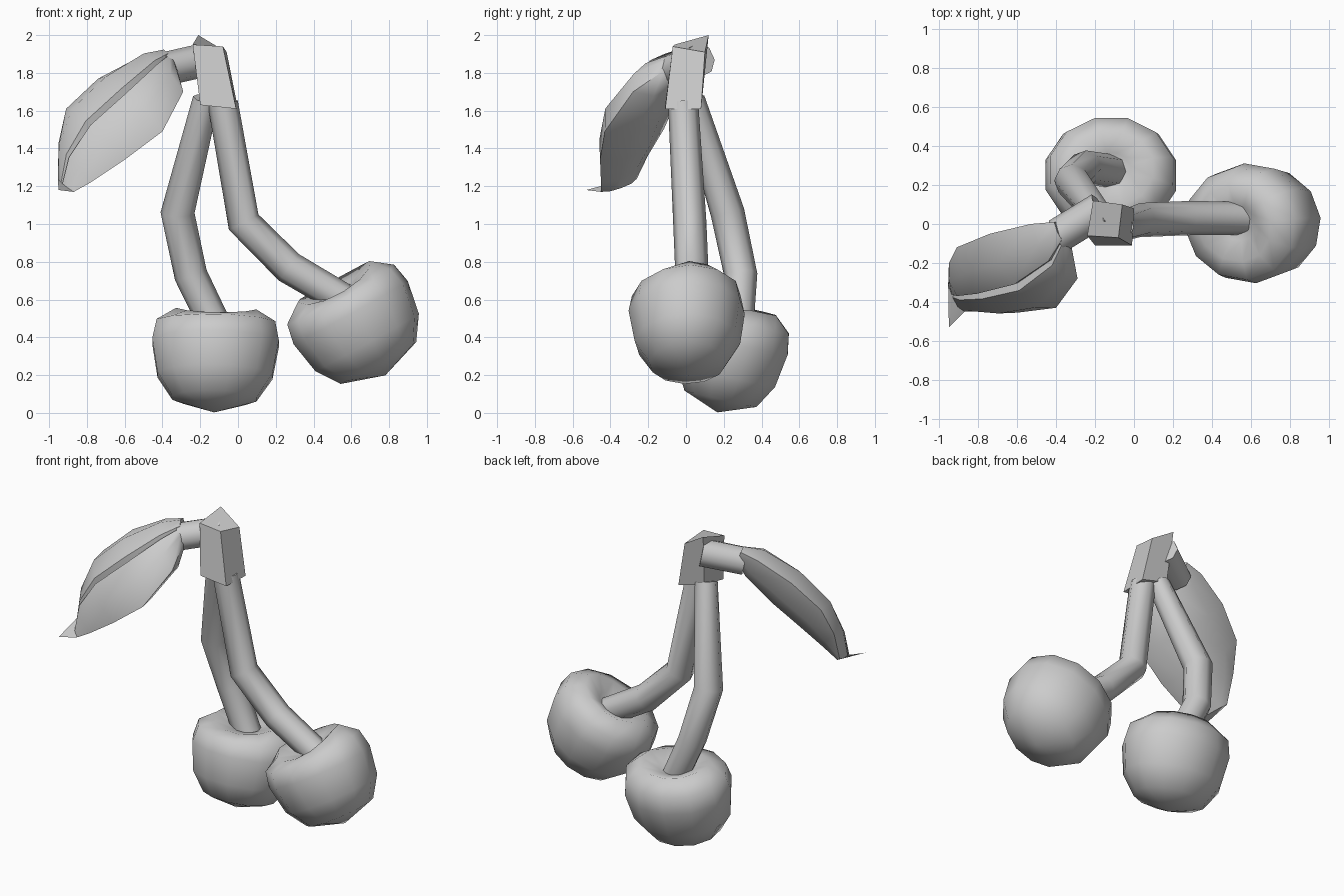
import bpy, bmesh, math
from mathutils import Vector

if "Cube" in bpy.data.objects:
    bpy.data.objects.remove(bpy.data.objects["Cube"])

grey = bpy.data.materials.new("plain grey")
grey.diffuse_color = (0.6, 0.6, 0.6, 1)
grey.use_nodes = True
grey.node_tree.nodes["Principled BSDF"].inputs["Base Color"].default_value = grey.diffuse_color


def finish(name, bm, smooth_angle=None):
    bmesh.ops.recalc_face_normals(bm, faces=bm.faces)
    me = bpy.data.meshes.new(name)
    bm.to_mesh(me)
    bm.free()
    me.materials.append(grey)
    ob = bpy.data.objects.new(name, me)
    bpy.context.collection.objects.link(ob)
    if smooth_angle:
        bpy.ops.object.select_all(action='DESELECT')
        ob.select_set(True)
        bpy.context.view_layer.objects.active = ob
        bpy.ops.object.shade_smooth_by_angle(angle=math.radians(smooth_angle))
    return ob


def loft(bm, rings, caps=True):
    rings = [[bm.verts.new(p) for p in r] for r in rings]
    n = len(rings[0])
    for a, b in zip(rings, rings[1:]):
        for i in range(n):
            j = (i + 1) % n
            bm.faces.new((a[i], a[j], b[j], b[i]))
    if caps:
        bm.faces.new(rings[0][::-1])
        bm.faces.new(rings[-1])
    return rings


def tube(name, path, radii, sides=8):
    """Round stalk with mitred bends."""
    pts = [Vector(p) for p in path]
    dirs = [(b - a).normalized() for a, b in zip(pts, pts[1:])]
    side = dirs[0].cross(Vector((0, 1, 0.1))).normalized()
    rings = []
    for i, p in enumerate(pts):
        d0, d1 = dirs[max(i - 1, 0)], dirs[min(i, len(dirs) - 1)]
        t = (d0 + d1).normalized()
        u = (side - t * side.dot(t)).normalized()
        v = t.cross(u)
        rings.append([p + radii[i] * (u * math.cos(k * math.tau / sides) + v * math.sin(k * math.tau / sides))
                      for k in range(sides)])
        side = u
    bm = bmesh.new()
    loft(bm, rings)
    finish(name, bm, 60)


def cherry(name, centre, axis, depth, turn, sides=12):
    """Squat fruit, rim dipping at the front, with a shallow hollow for the stalk."""
    profile = [(0.23, -0.235), (0.315, -0.11), (0.347, 0.07), (0.325, 0.18),
               (0.22, 0.26), (0.1, 0.21)]
    dips = [0, 0, 0, 0.02, 0.07, 0.03]
    c, up = Vector(centre), Vector(axis).normalized()
    u = (Vector((1, 0, 0)) - up * up.x).normalized()
    v = up.cross(u)
    rings = []
    for (r, h), dip in zip(profile, dips):
        ring = []
        for k in range(sides):
            a = turn + k * math.tau / sides
            ring.append(c + u * r * math.cos(a) + v * r * depth * math.sin(a)
                        + up * (h - dip * max(0, -math.sin(a))))
        rings.append(ring)
    bm = bmesh.new()
    vs = loft(bm, rings, caps=False)
    for ring, h in ((vs[0], -0.31), (vs[-1], 0.16)):
        tip = bm.verts.new(c + up * h)
        for i in range(sides):
            bm.faces.new((ring[i], ring[(i + 1) % sides], tip))
    finish(name, bm, 70)


# Fruits
cherry("back_cherry", (-0.12, 0.235, 0.305), (0.02, 0.22, 0.97), 0.88, 0.26)
cherry("right_cherry", (0.63, 0.005, 0.47), (-0.48, -0.02, 0.87), 0.89, 0.1)

# Fruit stalks
tube("back_stalk", [(-0.17, 0.03, 1.66), (-0.32, 0.22, 1.06), (-0.25, 0.29, 0.73), (-0.10, 0.27, 0.42)],
     [0.07, 0.09, 0.088, 0.085])
tube("right_stalk", [(-0.08, -0.015, 1.64), (0.03, 0.02, 1.01), (0.27, 0.03, 0.77), (0.56, 0.03, 0.6)],
     [0.08, 0.088, 0.088, 0.085])

# Skewed block joining the stalks
bm = bmesh.new()
loft(bm, [[(-0.20, -0.11, 1.63), (-0.01, -0.11, 1.61), (0.0, 0.08, 1.61), (-0.19, 0.08, 1.66)],
          [(-0.24, -0.06, 1.95), (-0.08, -0.07, 1.94), (-0.06, 0.10, 1.91), (-0.21, 0.12, 2.0)]])
finish("stalk_block", bm)

# Leaf stalk
tube("leaf_stalk", [(-0.17, 0.075, 1.87), (-0.39, -0.06, 1.82)], [0.09, 0.09])

# Leaf: two puffed halves with a crease between them, arched along its length
stations = [  # left edge, right edge, thickness
    ((-0.41, 0.01, 1.91), (-0.32, -0.12, 1.81), 0.05),
    ((-0.53, 0.00, 1.88), (-0.29, -0.28, 1.70), 0.095),
    ((-0.74, -0.05, 1.77), (-0.40, -0.43, 1.49), 0.12),
    ((-0.91, -0.12, 1.61), (-0.60, -0.455, 1.34), 0.11),
    ((-0.95, -0.20, 1.43), (-0.78, -0.45, 1.22), 0.075),
    ((-0.95, -0.26, 1.24), (-0.87, -0.45, 1.17), 0.03)]
mids = [(Vector(a) + Vector(b)) / 2 for a, b, t in stations]
section = [(0, 0), (0.2, 0.85), (0.46, 1.0), (0.5, 0.7), (0.54, 1.0), (0.8, 0.85),
           (1, 0), (0.8, -0.85), (0.5, -1.1), (0.2, -0.85)]
rings = []
for i, (a, b, t) in enumerate(stations):
    a, b = Vector(a), Vector(b)
    along = mids[min(i + 1, 5)] - mids[max(i - 1, 0)]
    n = (a - b).cross(along).normalized()
    rings.append([a.lerp(b, s) + n * t * h for s, h in section])
bm = bmesh.new()
vs = loft(bm, rings, caps=False)
bm.faces.new(vs[0][::-1])
tip = bm.verts.new((-0.95, -0.53, 1.18))
for i in range(10):
    bm.faces.new((vs[-1][i], vs[-1][(i + 1) % 10], tip))
finish("leaf", bm, 45)
